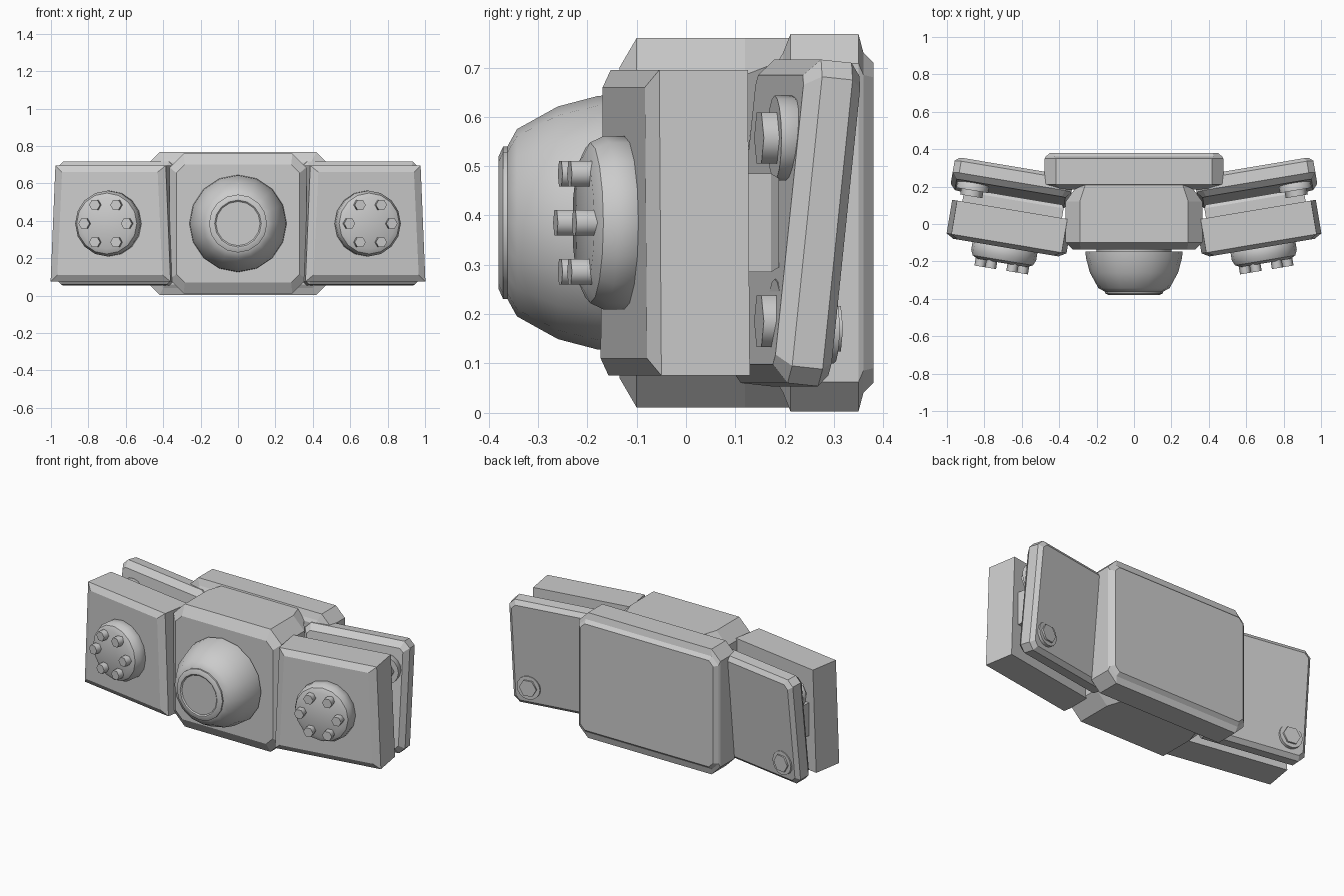
import bpy, bmesh
from math import sin, cos, radians, tau
from mathutils import Matrix

cube = bpy.data.objects.get("Cube")
if cube:
    bpy.data.objects.remove(cube)

grey = bpy.data.materials.new("plain grey")
grey.use_nodes = True
COLOUR = (0.6, 0.6, 0.6, 1)
grey.diffuse_color = COLOUR
grey.node_tree.nodes["Principled BSDF"].inputs["Base Color"].default_value = COLOUR

MID = 0.385  # height of the shared centre line


def rect(y, w, h, c=0.0, flare=0.0):
    """Chamfered rectangle across y; flare widens the bottom and narrows the top."""
    pts = []
    for sx, sz in ((1, 1), (-1, 1), (-1, -1), (1, -1)):
        wide = w - flare * sz
        if c:
            pair = [(sx * wide, y, sz * (h - c)), (sx * (wide - c), y, sz * h)]
            pts += pair if sx * sz > 0 else pair[::-1]
        else:
            pts.append((sx * wide, y, sz * h))
    return pts


def ring(y, r, n):
    return [(r * cos(tau * i / n), y, r * sin(tau * i / n)) for i in range(n)]


def loft(name, sections, matrix, smooth=0):
    """Skin a row of matching sections, cap both ends, smooth below an angle."""
    bm = bmesh.new()
    rows = [[bm.verts.new(p) for p in s] for s in sections]
    n = len(rows[0])
    for a, b in zip(rows, rows[1:]):
        for i in range(n):
            j = (i + 1) % n
            bm.faces.new((a[i], a[j], b[j], b[i]))
    bm.faces.new(rows[0])
    bm.faces.new(rows[-1])
    bm.transform(matrix)
    bmesh.ops.recalc_face_normals(bm, faces=bm.faces)
    mesh = bpy.data.meshes.new(name)
    bm.to_mesh(mesh)
    bm.free()
    mesh.materials.append(grey)
    ob = bpy.data.objects.new(name, mesh)
    bpy.context.collection.objects.link(ob)
    if smooth:
        bpy.ops.object.select_all(action="DESELECT")
        ob.select_set(True)
        bpy.context.view_layer.objects.active = ob
        bpy.ops.object.shade_smooth_by_angle(angle=radians(smooth))


def lathe(name, profile, matrix, n=16, smooth=35):
    loft(name, [ring(y, r, n) for y, r in profile], matrix, smooth)


def hex_bolt(name, y0, y1, r, matrix):
    lathe(name, [(y0, r), (y1, r)], matrix, 6, 65)


centre = Matrix.Translation((0, 0, MID))

# Central body and the plate behind it
loft("core_block", [rect(-0.135, 0.33, 0.315, 0.045), rect(-0.1, 0.365, 0.375, 0.075),
                    rect(0.12, 0.365, 0.375, 0.075), rect(0.21, 0.30, 0.375, 0.04)], centre)
loft("back_plate", [rect(0.185, 0.43, 0.325, 0.04), rect(0.197, 0.45, 0.345, 0.05),
                    rect(0.212, 0.478, 0.383, 0.06), rect(0.35, 0.478, 0.383, 0.06),
                    rect(0.36, 0.472, 0.345, 0.045), rect(0.38, 0.45, 0.325, 0.03)], centre)

# Domed nose with a raised, slightly recessed cap
lathe("nose_dome", [(-0.12, 0.20), (-0.147, 0.20), (-0.147, 0.26), (-0.18, 0.257), (-0.26, 0.236),
                    (-0.343, 0.19), (-0.365, 0.15)], centre)
lathe("nose_cap", [(-0.35, 0.155), (-0.371, 0.155), (-0.38, 0.135), (-0.38, 0.125),
                   (-0.374, 0.118)], centre)

for side, s in (("left", 1), ("right", -1)):
    # Each wing is angled backward toward its outer end
    wing = (Matrix.Scale(s, 4, (1, 0, 0)) @ Matrix.Translation((0.664, 0, MID))
            @ Matrix.Rotation(radians(9.5), 4, "Z"))

    # Front panel, wider at the bottom
    loft(f"{side}_front_panel", [rect(0.077, 0.312, 0.31, 0, 0.013), rect(-0.105, 0.312, 0.31, 0, 0.013),
                                 rect(-0.128, 0.272, 0.275, 0, 0.013)], wing)

    # Round hub with a circle of six bolts
    hub = wing @ Matrix.Translation((0.005, 0, 0))
    lathe(f"{side}_hub", [(-0.11, 0.165), (-0.128, 0.176), (-0.17, 0.176), (-0.198, 0.163),
                          (-0.212, 0.135)], hub)
    for k in range(6):
        a = tau * k / 6
        spot = hub @ Matrix.Translation((0.115 * cos(a), 0, 0.115 * sin(a)))
        hex_bolt(f"{side}_hub_bolt_{k + 1}", -0.19, -0.25, 0.03, spot)

    # Spacer bar between the panel and the rear plate
    loft(f"{side}_spacer_bar", [rect(0.07, 0.27, 0.1), rect(0.13, 0.27, 0.1),
                                rect(0.148, 0.26, 0.09)], wing)

    # Rear plate leaning backward at the top
    lean = wing @ Matrix.Translation((0.025, 0.219, 0)) @ Matrix.Rotation(radians(-6), 4, "X")
    loft(f"{side}_rear_plate", [rect(-0.06, 0.295, 0.295, 0.02), rect(-0.028, 0.322, 0.33, 0.035),
                                rect(0.035, 0.322, 0.33, 0.035), rect(0.056, 0.30, 0.305, 0.025)], lean)

    # Flanged bolts facing forward near the outer end
    for label, z in (("upper", 0.172), ("lower", -0.2)):
        spot = wing @ Matrix.Translation((0.228, 0, z))
        lathe(f"{side}_{label}_flange", [(0.144, 0.086), (0.18, 0.086), (0.20, 0.073)], spot)
        hex_bolt(f"{side}_{label}_bolt_head", 0.112, 0.16, 0.06, spot)

    # Single bolt on the rear face
    spot = wing @ Matrix.Translation((0.24, 0, -0.215))
    lathe(f"{side}_rear_flange", [(0.2, 0.071), (0.264, 0.071)], spot)
    hex_bolt(f"{side}_rear_bolt_head", 0.25, 0.274, 0.053, spot)
